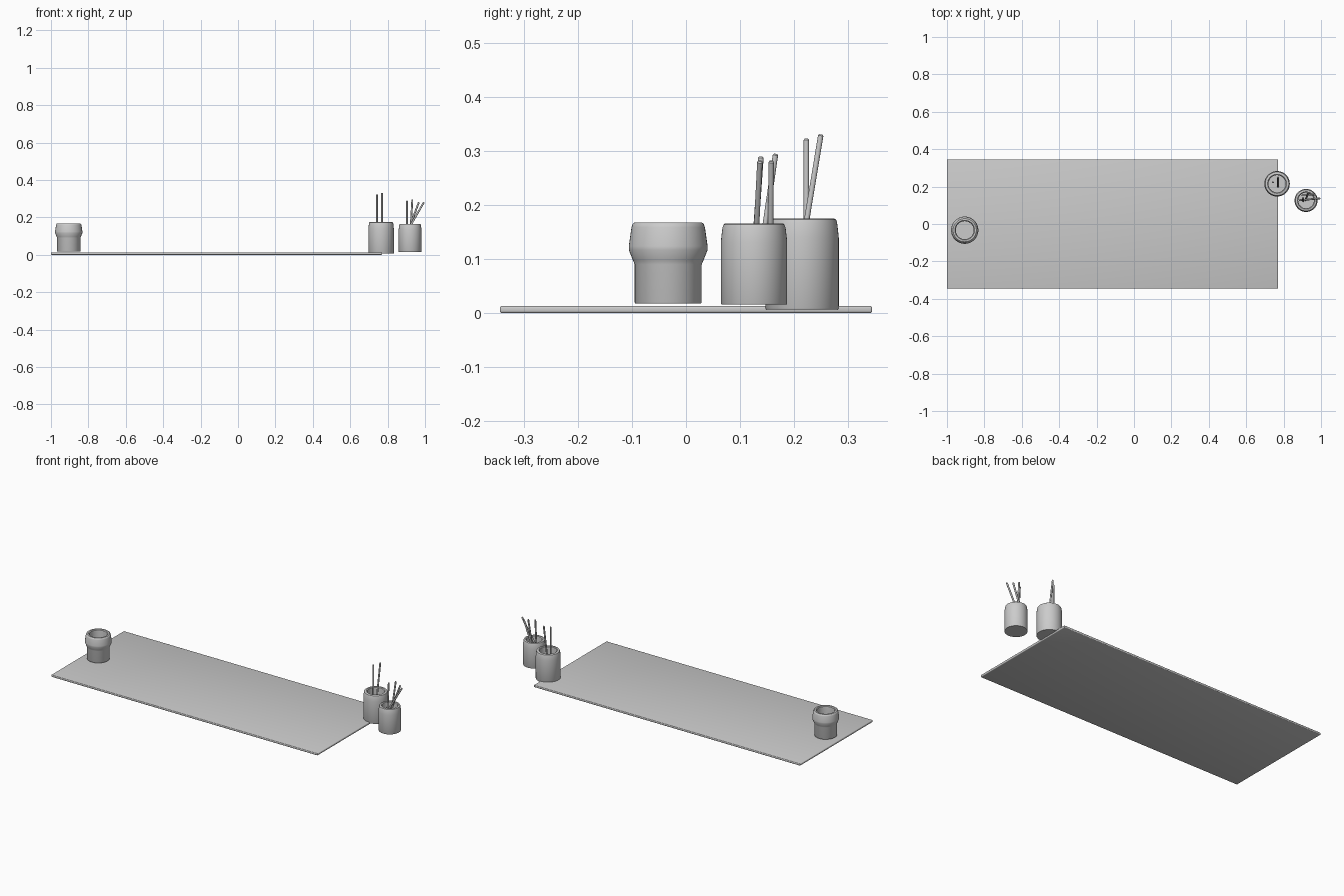
import bpy, bmesh, math
from mathutils import Vector

if "Cube" in bpy.data.objects:
    bpy.data.objects.remove(bpy.data.objects["Cube"])


def finish(name, bm, angle=35):
    bmesh.ops.recalc_face_normals(bm, faces=bm.faces)
    me = bpy.data.meshes.new(name)
    bm.to_mesh(me)
    bm.free()
    ob = bpy.data.objects.new(name, me)
    bpy.context.collection.objects.link(ob)
    bpy.ops.object.select_all(action='DESELECT')
    ob.select_set(True)
    bpy.context.view_layer.objects.active = ob
    bpy.ops.object.shade_smooth_by_angle(angle=math.radians(angle))
    return ob


def lathe(name, profile, loc, segs=48):
    """Revolve an (r, z) profile that starts and ends on the axis."""
    bm = bmesh.new()
    verts = [bm.verts.new((r, 0, z)) for r, z in profile]
    edges = [bm.edges.new(p) for p in zip(verts, verts[1:])]
    bmesh.ops.spin(bm, geom=verts + edges, cent=(0, 0, 0), axis=(0, 0, 1),
                   angle=math.tau, steps=segs)
    bmesh.ops.remove_doubles(bm, verts=bm.verts, dist=1e-5)
    ob = finish(name, bm)
    ob.location = (*loc, 0)
    return ob


def stick(name, a, b, r=0.005):
    """Thin rod with softened ends between two points."""
    a, b = Vector(a), Vector(b)
    length = (b - a).length
    h = length / 2
    ob = lathe(name, [(0, -h), (r * 0.6, -h), (r, -h + r * 0.5),
                      (r, h - r * 0.5), (r * 0.6, h), (0, h)], (0, 0), 16)
    ob.rotation_euler = (b - a).to_track_quat('Z', 'Y').to_euler()
    ob.location = (a + b) / 2


# Flat desk mat with rounded edges
bm = bmesh.new()
bmesh.ops.create_cube(bm, size=1)
bmesh.ops.scale(bm, vec=(1.77, 0.69, 0.013), verts=bm.verts)
bmesh.ops.translate(bm, vec=(-0.115, 0, 0.0065), verts=bm.verts)
bmesh.ops.bevel(bm, geom=bm.edges[:], offset=0.004, segments=3, profile=0.5,
                affect='EDGES')
finish("desk_mat", bm)

# Flared empty cup
lathe("flared_cup", [
    (0, 0.018), (0.061, 0.018), (0.062, 0.02), (0.062, 0.09), (0.065, 0.097),
    (0.073, 0.117), (0.073, 0.124), (0.068, 0.159), (0.066, 0.165),
    (0.062, 0.168), (0.053, 0.168), (0.049, 0.164), (0.048, 0.155),
    (0.048, 0.034), (0, 0.034)], (-0.905, -0.033))


# Straight cups with a softly narrowed lip
def holder(name, loc, r, z0, z1, ri):
    lathe(name, [
        (0, z0), (r - 0.001, z0), (r, z0 + 0.002), (r, z1 - 0.035),
        (r - 0.001, z1 - 0.025), (r - 0.003, z1 - 0.008), (r - 0.005, z1 - 0.002),
        (r - 0.008, z1), (ri + 0.005, z1), (ri + 0.001, z1 - 0.003),
        (ri, z1 - 0.012), (ri, z0 + 0.016), (0, z0 + 0.016)], loc)


holder("tall_holder", (0.765, 0.215), 0.068, 0.007, 0.175, 0.046)
holder("short_holder", (0.92, 0.126), 0.0615, 0.016, 0.166, 0.042)

# Pens: (bottom, top) for each holder
pens = [
    ((0.743, 0.223, 0.03), (0.743, 0.223, 0.323)),
    ((0.770, 0.200, 0.03), (0.770, 0.250, 0.331)),
    ((0.904, 0.121, 0.035), (0.904, 0.139, 0.290)),
    ((0.917, 0.128, 0.035), (0.932, 0.166, 0.295)),
    ((0.895, 0.156, 0.09), (0.967, 0.158, 0.282)),
    ((0.884, 0.127, 0.09), (0.994, 0.137, 0.282)),
]
for i, (a, b) in enumerate(pens):
    stick(f"pen_{i + 1}", a, b)
